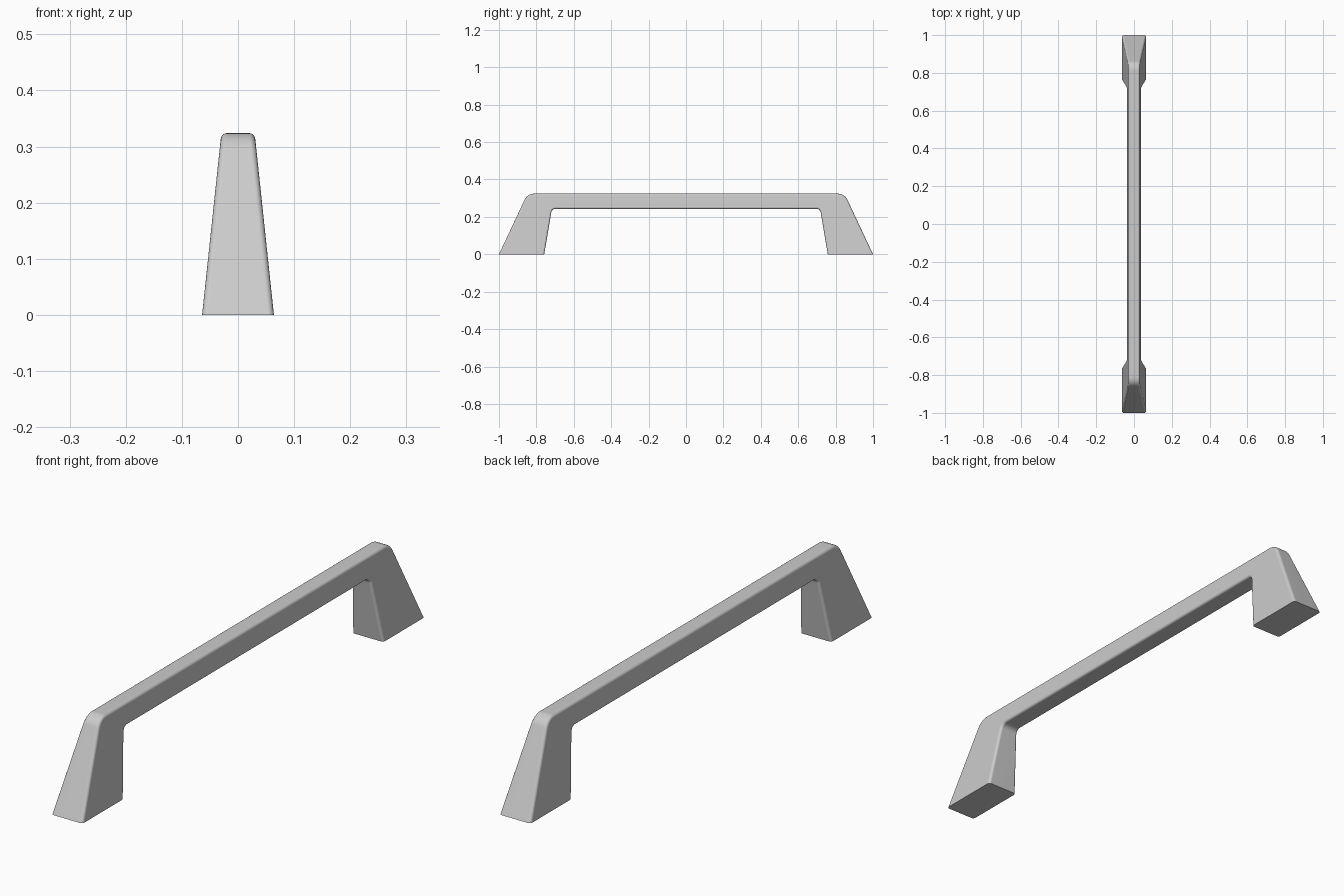
import bpy, bmesh, math
from mathutils import Vector

if "Cube" in bpy.data.objects:
    bpy.data.objects.remove(bpy.data.objects["Cube"])

HEIGHT = 0.324


def half_width(z):
    # sides lean inward linearly towards the top
    return 0.064 - 0.106 * z


def fillet(prev, corner, nxt, radius, steps):
    # points of a round arc replacing a profile corner
    p, c, n = Vector(prev), Vector(corner), Vector(nxt)
    u, v = (p - c).normalized(), (n - c).normalized()
    half = u.angle(v) / 2
    centre = c + (u + v).normalized() * (radius / math.sin(half))
    a = c + u * (radius / math.tan(half)) - centre
    b = c + v * (radius / math.tan(half)) - centre
    total = a.angle(b)
    pts = []
    for i in range(steps + 1):
        t = i / steps
        pts.append(centre + (a * math.sin((1 - t) * total) + b * math.sin(t * total)) / math.sin(total))
    return pts


# side profile of one half (y, z), then mirrored
outer_foot, outer_top = (1.0, 0.0), (0.848, HEIGHT)
inner_foot, inner_top = (0.758, 0.0), (0.717, 0.243)
half = [Vector(outer_foot)]
half += fillet(outer_foot, outer_top, (0, HEIGHT), 0.055, 8)
inner = fillet((0, 0.243), inner_top, inner_foot, 0.022, 6) + [Vector(inner_foot)]
flip = lambda pts: [Vector((-p.x, p.y)) for p in reversed(pts)]
profile = half + flip(half) + flip(inner) + inner

# handle: two leaning side faces joined by a rim
bm = bmesh.new()
left = [bm.verts.new((-half_width(p.y), p.x, p.y)) for p in profile]
right = [bm.verts.new((half_width(p.y), p.x, p.y)) for p in profile]
bm.faces.new(left)
bm.faces.new(list(reversed(right)))
count = len(profile)
for i in range(count):
    j = (i + 1) % count
    bm.faces.new((left[i], right[i], right[j], left[j]))
bmesh.ops.recalc_face_normals(bm, faces=bm.faces)

# soften the long edges, leaving the feet sharp
rim = [e for e in bm.edges
       if e.verts[0].co.x * e.verts[1].co.x > 0
       and max(v.co.z for v in e.verts) > 0.001]
bmesh.ops.bevel(bm, geom=rim, offset=0.01, segments=4, profile=0.5,
                affect='EDGES', clamp_overlap=True)

mesh = bpy.data.meshes.new("handle")
bm.to_mesh(mesh)
bm.free()
handle = bpy.data.objects.new("handle", mesh)
bpy.context.collection.objects.link(handle)
bpy.context.view_layer.objects.active = handle
handle.select_set(True)
bpy.ops.object.shade_smooth_by_angle(angle=math.radians(35))
normals = handle.modifiers.new("weighted_normals", 'WEIGHTED_NORMAL')
normals.keep_sharp = True
